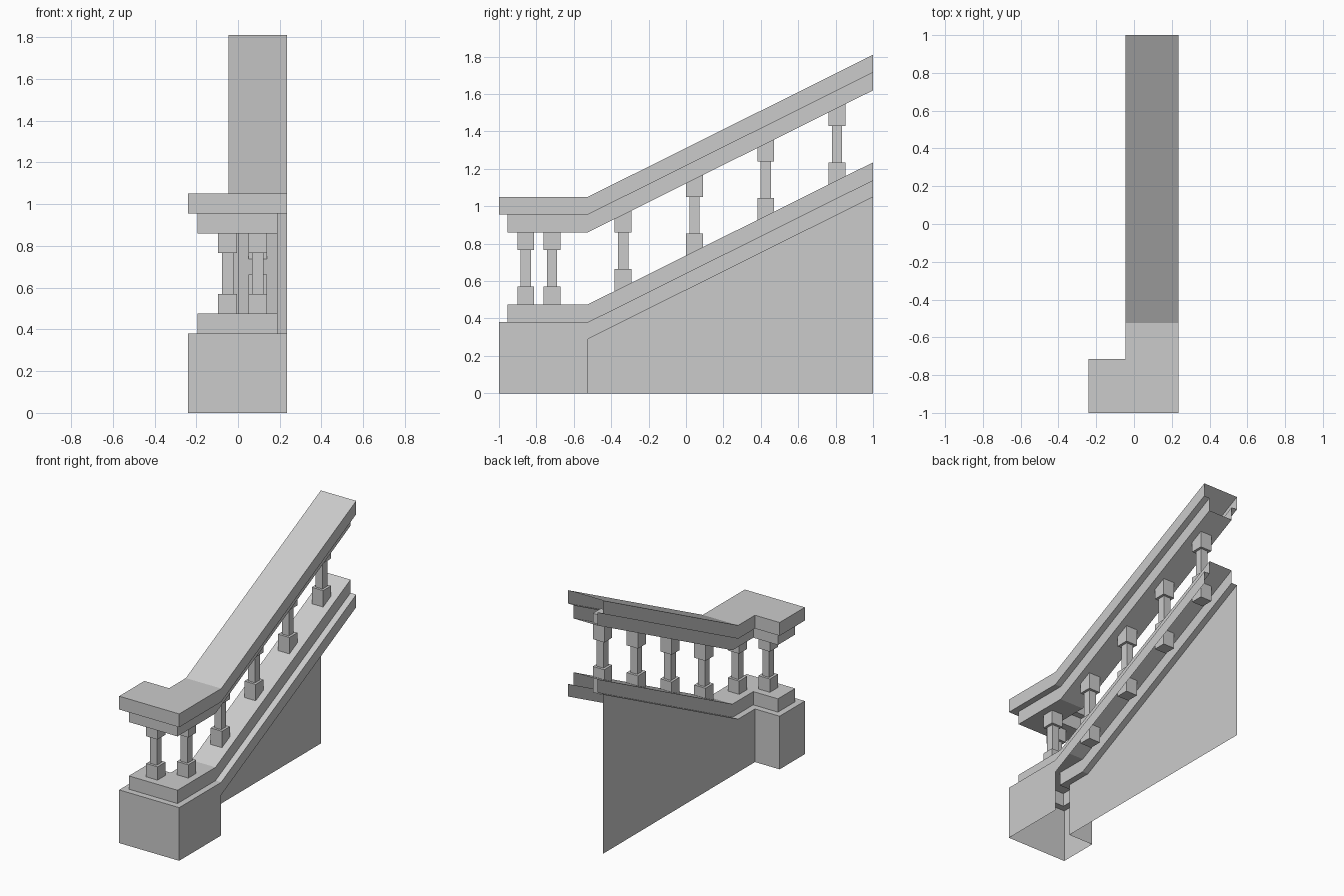
import bpy, bmesh
from mathutils import Matrix

cube = bpy.data.objects.get("Cube")
if cube:
    bpy.data.objects.remove(cube, do_unlink=True)

KINK, PITCH, STEP = -0.525, 0.498, 0.045

stone = bpy.data.materials.new("light grey stone")
stone.use_nodes = True
stone.diffuse_color = (0.6, 0.6, 0.6, 1)
stone.node_tree.nodes["Principled BSDF"].inputs["Base Color"].default_value = (0.6, 0.6, 0.6, 1)


def lift(y):
    """Rise of the stair slope above the landing."""
    return max(0, (y - KINK) * PITCH)


def outline(d):
    """Plan of the landing and flight, moved inwards by d."""
    left, right, inner = -0.24 + d, 0.235 - d, -0.045 + d
    front, back = -1 + d, -0.715 - d
    return [(left, front), (right, front), (right, KINK), (right, 1),
            (inner, 1), (inner, KINK), (inner, back), (left, back)]


def finish(name, bm):
    mesh = bpy.data.meshes.new(name)
    bm.to_mesh(mesh)
    bm.free()
    mesh.materials.append(stone)
    obj = bpy.data.objects.new(name, mesh)
    bpy.context.collection.objects.link(obj)


def shell(name, rings, top=False, bottom=False, skip=(3,)):
    """Sheet running up through rings of (inset, height, follows slope)."""
    bm = bmesh.new()
    loops = [[bm.verts.new((x, y, z + lift(y) * follow)) for x, y in outline(d)]
             for d, z, follow in rings]
    for low, high in zip(loops, loops[1:]):
        for i in range(8):
            j = (i + 1) % 8
            if i not in skip:
                bm.faces.new((low[i], low[j], high[j], high[i]))
    for wanted, loop, order in ((top, loops[-1], 1), (bottom, loops[0], -1)):
        if wanted:
            for part in ((0, 1, 2, 5, 6, 7), (2, 3, 4, 5)):
                bm.faces.new([loop[i] for i in part][::order])
    loose = [v for v in bm.verts if not v.link_faces]
    bmesh.ops.delete(bm, geom=loose, context='VERTS')
    finish(name, bm)


# Plinth and wall below the flight, open on the left side of the slope
shell("plinth_and_wall", [(0, 0, 0), (0, 0.29, 1)], skip=(2, 3))

# Stepped curb carrying the balusters
shell("curb", [(0, 0.29, 1), (0, 0.38, 1), (STEP, 0.38, 1), (STEP, 0.475, 1)], top=True)

# Stepped handrail
shell("handrail", [(STEP, 0.86, 1), (STEP, 0.955, 1), (0, 0.955, 1), (0, 1.05, 1)],
      top=True, bottom=True)


def baluster(name, x, y, extra):
    """Square post with block foot and head; extra sinks the blocks into the slope."""
    bm = bmesh.new()
    rise = lift(y)
    for width, z0, z1 in ((0.09, 0.475 - extra, 0.57), (0.055, 0.57, 0.765),
                          (0.09, 0.765, 0.86 + extra)):
        place = Matrix.Translation((x, y, rise + (z0 + z1) / 2))
        bmesh.ops.create_cube(bm, size=1, matrix=place @ Matrix.Diagonal((width, width, z1 - z0, 1)))
    finish(name, bm)


# Balusters on the landing, then up the slope
baluster("landing_baluster_1", -0.05, -0.857, 0)
baluster("landing_baluster_2", 0.095, -0.717, 0)
for n in range(4):
    baluster(f"slope_baluster_{n + 1}", 0.095, -0.336 + n * 0.381, 0.09)
